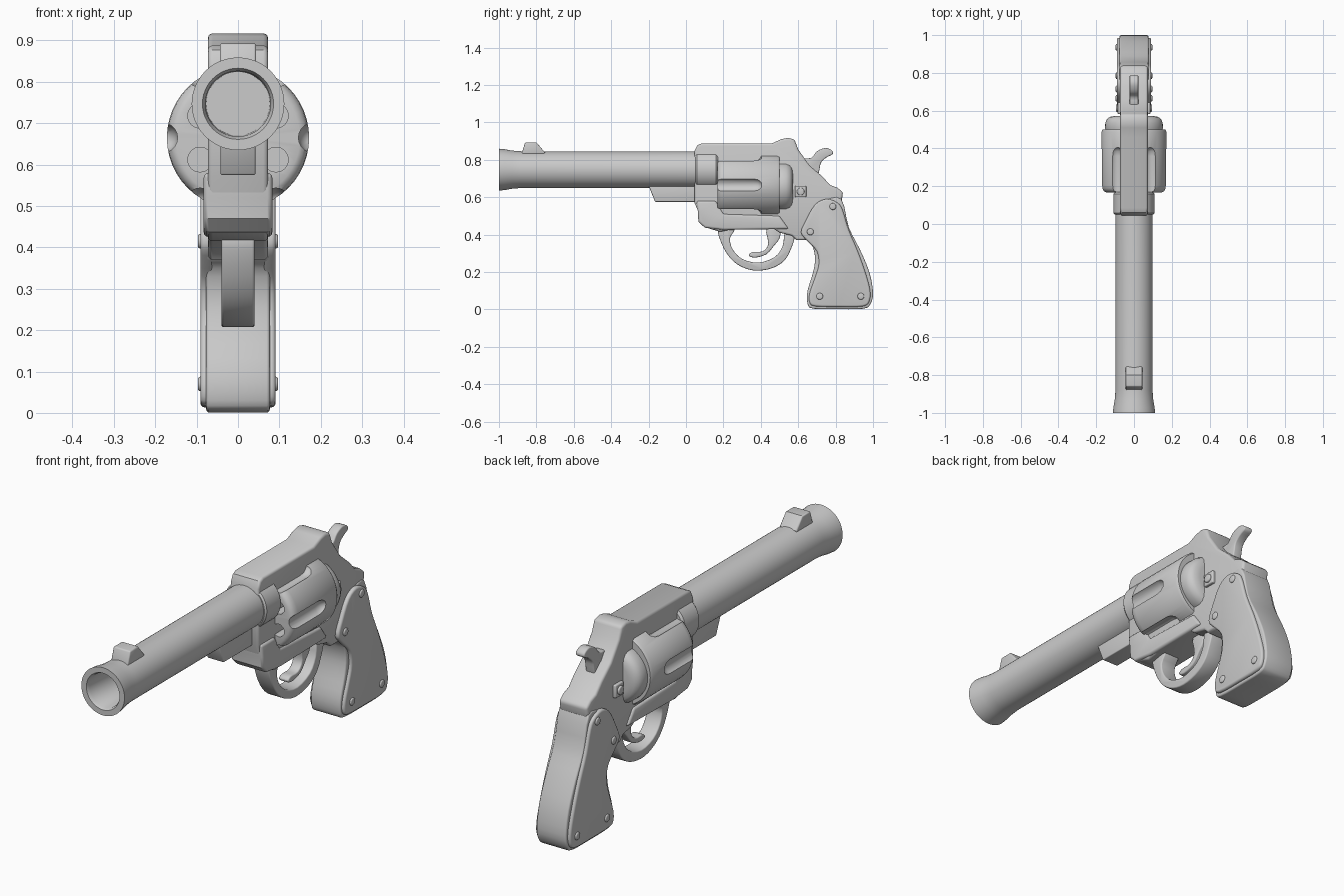
import bpy, bmesh, math
from mathutils import Vector, Matrix

if "Cube" in bpy.data.objects:
    bpy.data.objects.remove(bpy.data.objects["Cube"])


def finish(name, bm, bevel=0.0, segs=3, cutter=None):
    bmesh.ops.recalc_face_normals(bm, faces=bm.faces)
    me = bpy.data.meshes.new(name)
    bm.to_mesh(me)
    bm.free()
    ob = bpy.data.objects.new(name, me)
    bpy.context.collection.objects.link(ob)
    bpy.ops.object.select_all(action='DESELECT')
    ob.select_set(True)
    bpy.context.view_layer.objects.active = ob
    if cutter:
        m = ob.modifiers.new("cut", 'BOOLEAN')
        m.operation, m.solver, m.object = 'DIFFERENCE', 'EXACT', cutter
        bpy.ops.object.modifier_apply(modifier=m.name)
    if bevel:
        m = ob.modifiers.new("bevel", 'BEVEL')
        m.width, m.segments = bevel, segs
        m.limit_method, m.angle_limit = 'ANGLE', math.radians(50)
        bpy.ops.object.modifier_apply(modifier=m.name)
    bpy.ops.object.shade_smooth_by_angle(angle=math.radians(35))
    return ob


def smooth_loop(pts, n=3):
    """Closed Catmull-Rom curve through the points."""
    out, k = [], len(pts)
    P = [Vector(p) for p in pts]
    for i in range(k):
        a, b, c, d = P[i - 1], P[i], P[(i + 1) % k], P[(i + 2) % k]
        for j in range(n):
            t = j / n
            out.append(0.5 * (2 * b + (c - a) * t + (2 * a - 5 * b + 4 * c - d) * t * t
                              + (3 * b - a - 3 * c + d) * t ** 3))
    return out


def plate(name, pts, x0, x1, bevel=0.01, smooth=False):
    """Side-view (y, z) outline extruded along x."""
    if smooth:
        pts = smooth_loop(pts)
    bm = bmesh.new()
    f = bm.faces.new([bm.verts.new((x0, p[0], p[1])) for p in pts])
    r = bmesh.ops.extrude_face_region(bm, geom=[f])
    vs = [v for v in r['geom'] if isinstance(v, bmesh.types.BMVert)]
    bmesh.ops.translate(bm, verts=vs, vec=(x1 - x0, 0, 0))
    return finish(name, bm, bevel)


def revolve(bm, prof, x, z, n=48, zs=1.0):
    """Revolve a (y, radius) profile about a line parallel to y."""
    vs = [bm.verts.new((r, y, 0)) for y, r in prof]
    es = [bm.edges.new(e) for e in zip(vs, vs[1:])]
    r = bmesh.ops.spin(bm, geom=vs + es, cent=(0, 0, 0), axis=(0, 1, 0),
                       angle=2 * math.pi, steps=n)
    new = [v for v in bm.verts if not v.tag]
    bmesh.ops.scale(bm, vec=(1, 1, zs), verts=new)
    bmesh.ops.translate(bm, vec=(x, 0, z), verts=new)
    bmesh.ops.remove_doubles(bm, verts=new, dist=0.0005)
    for v in bm.verts:
        v.tag = True


def lathe(name, prof, z, zs=1.0, cutter=None):
    bm = bmesh.new()
    revolve(bm, prof, 0, z, zs=zs)
    return finish(name, bm, cutter=cutter)


# Barrel with flared, hollow muzzle, and the collar it screws into
AXIS = 0.747
lathe("barrel", [(-.8, 0), (-.8, .077), (-.985, .079), (-1, .086), (-1, .112), (-.97, .109),
                 (-.93, .102), (-.88, .098), (.1, .098), (.1, 0)], AXIS)
lathe("barrel_collar", [(.05, 0), (.05, .102), (.058, .109), (.16, .109), (.17, .1), (.17, 0)], AXIS)
plate("front_sight", [(-.88, .83), (-.86, .893), (-.8, .893), (-.755, .84), (-.755, .83)], -.044, .044, .006)
plate("under_lug", [(-.2, .66), (-.165, .575), (.08, .575), (.08, .66)], -.042, .042, .004)

# Frame and grip
plate("frame", [(.045, .845), (.06, .877), (.085, .888), (.46, .888), (.51, .91), (.545, .917), (.58, .908),
                (.6, .855), (.66, .77), (.73, .71), (.77, .665), (.81, .65), (.84, .625), (.83, .565),
                (.75, .42), (.67, .37), (.59, .37), (.565, .395), (.5, .41), (.47, .43), (.26, .43),
                (.18, .415), (.1, .44), (.07, .47), (.068, .52), (.045, .57)], -.073, .073, .012)
plate("lower_frame", [(.055, .58), (.16, .58), (.2, .51), (.5, .5), (.55, .43), (.2, .425), (.1, .437),
                      (.066, .47), (.064, .52)], -.083, .083, .012)
plate("grip_core", [(.83, .59), (.87, .44), (.93, .32), (.98, .2), (1.0, .09), (.987, .03), (.95, .004),
                    (.82, .001), (.68, .004), (.65, .03), (.65, .1), (.68, .2), (.69, .28), (.67, .35),
                    (.63, .39), (.66, .5), (.74, .58)], -.077, .077, .008, True)
PANEL = [(.81, .57), (.75, .59), (.69, .56), (.64, .475), (.615, .41), (.65, .365), (.7, .31), (.71, .24),
         (.69, .17), (.662, .09), (.66, .04), (.69, .017), (.82, .014), (.95, .017), (.982, .05),
         (.983, .11), (.955, .21), (.915, .32), (.868, .43), (.838, .53)]


def disc(name, x, y, z, r, h, n, bevel):
    bm = bmesh.new()
    bmesh.ops.create_cone(bm, cap_ends=True, segments=n, radius1=r, radius2=r, depth=h,
                          matrix=Matrix.Translation((x, y, z)) @ Matrix.Rotation(math.pi / 2, 4, 'Y')
                          @ Matrix.Rotation(math.pi / n, 4, 'Z'))
    return finish(name, bm, bevel)


# Grip panels, screws and cross bolt on both sides
for s, side in ((1, "right"), (-1, "left")):
    plate("grip_panel_" + side, PANEL, s * .06, s * .091, .01, True)
    for i, (y, z) in enumerate([(.785, .55), (.665, .415), (.715, .07), (.935, .07)]):
        disc(f"grip_screw_{side}_{i}", s * .085, y, z, .018, .024, 16, .006)
    disc("bolt_plate_" + side, s * .072, .613, .63, .043, .03, 4, .005)
    disc("bolt_head_" + side, s * .083, .613, .63, .02, .026, 16, .005)

# Fluted cylinder with six chambers
CZ = 0.665
bm = bmesh.new()
for k in range(6):
    a = k * math.pi / 3
    revolve(bm, [(.1, 0), (.1, .036), (.36, .036), (.385, .031), (.402, .018), (.408, 0)],
            .182 * math.cos(a), CZ + .182 * math.sin(a), 20)
    a += math.pi / 6
    revolve(bm, [(.1, 0), (.1, .03), (.3, .03), (.3, 0)],
            .106 * math.cos(a), CZ + .106 * math.sin(a), 16)
cutter = finish("flute_cutter", bm)
cutter.hide_render = True
lathe("cylinder", [(.168, 0), (.168, .15), (.174, .162), (.188, .17), (.205, .172), (.488, .172),
                   (.5, .165), (.5, 0)], CZ, cutter=cutter)
bpy.data.objects.remove(cutter)
lathe("cylinder_rear_cap", [(.49, 0), (.49, .15), (.51, .153), (.535, .152), (.555, .144), (.567, .128),
                            (.572, .1), (.572, 0)], .657, zs=.9)

# Trigger guard, trigger and hammer
plate("trigger_guard", [(.17, .42), (.2, .33), (.25, .26), (.315, .22), (.385, .207), (.465, .222), (.525, .26),
                        (.558, .315), (.58, .39), (.53, .41), (.517, .34), (.475, .28), (.385, .25),
                        (.3, .27), (.25, .32), (.235, .38), (.26, .43), (.2, .45)],
      -.04, .04, .006, True)
plate("trigger", [(.43, .43), (.44, .35), (.41, .31), (.355, .307), (.335, .288), (.37, .277), (.43, .295),
                  (.47, .34), (.5, .38), (.5, .43)], -.025, .025, .006, True)
plate("hammer", [(.62, .8), (.67, .81), (.7, .845), (.745, .863), (.78, .85), (.784, .83), (.75, .812),
                 (.722, .785), (.712, .74), (.69, .68), (.61, .72)], -.023, .023, .006, True)
